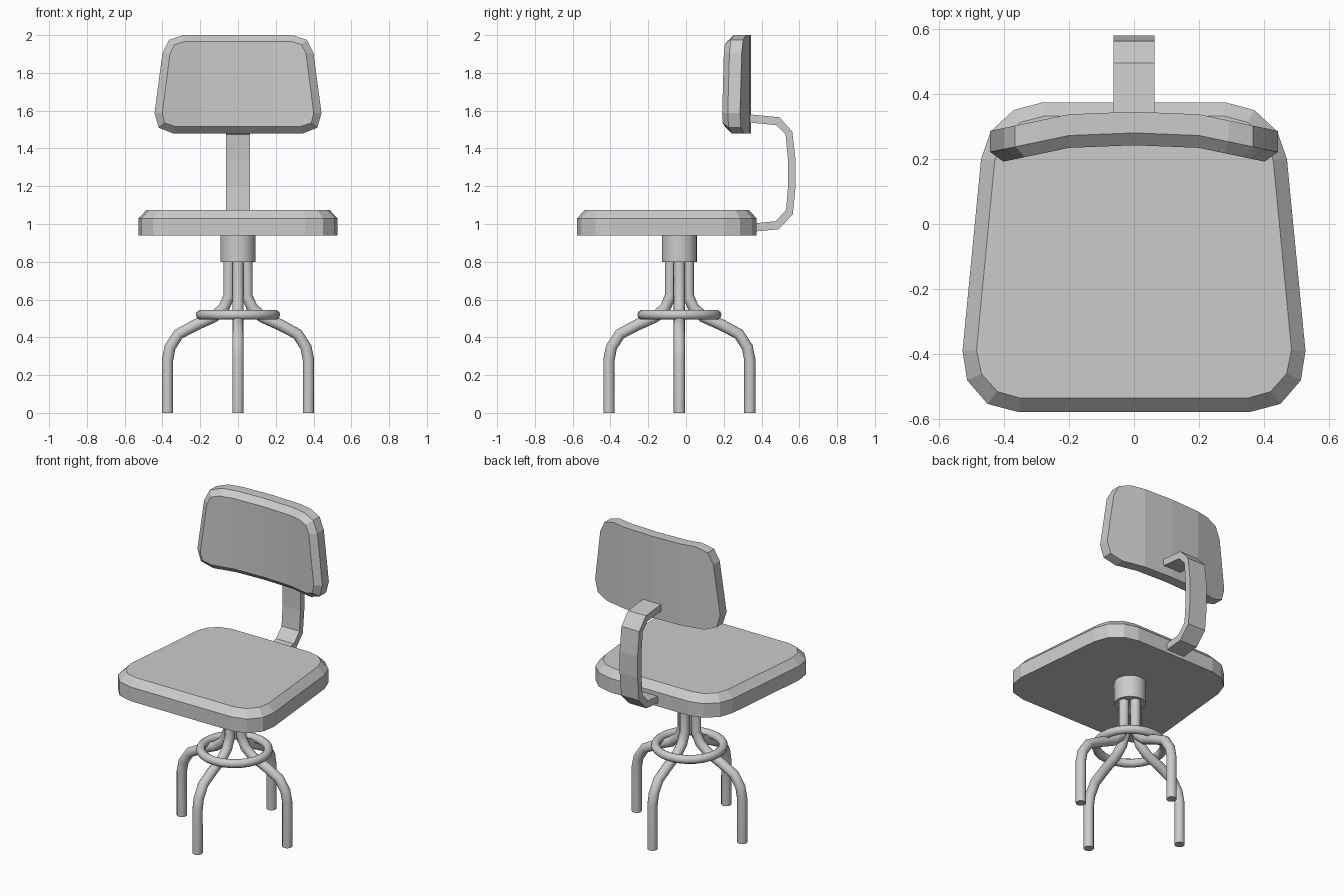
import bpy, bmesh, math
from mathutils import Vector

if "Cube" in bpy.data.objects:
    bpy.data.objects.remove(bpy.data.objects["Cube"])

CY = -0.035  # y of the pedestal axis


def finish(name, bm):
    bmesh.ops.recalc_face_normals(bm, faces=bm.faces)
    me = bpy.data.meshes.new(name)
    bm.to_mesh(me)
    bm.free()
    ob = bpy.data.objects.new(name, me)
    bpy.context.collection.objects.link(ob)
    return ob


def mirrored(half):
    return half + [(-x, v) for x, v in reversed(half)]


def loft(rings):
    """Skin a closed solid through rings of 3D points."""
    bm = bmesh.new()
    loops = [[bm.verts.new(p) for p in r] for r in rings]
    n = len(loops[0])
    for a, b in zip(loops, loops[1:]):
        for i in range(n):
            j = (i + 1) % n
            bm.faces.new((a[i], a[j], b[j], b[i]))
    bm.faces.new(loops[0])
    bm.faces.new(loops[-1])
    return bm


def smooth(ob):
    bpy.ops.object.select_all(action='DESELECT')
    ob.select_set(True)
    bpy.context.view_layer.objects.active = ob
    bpy.ops.object.shade_smooth_by_angle(angle=math.radians(40))


# Seat cushion with chamfered top
outer = mirrored([(0.355, -0.578), (0.45, -0.553), (0.513, -0.48), (0.527, -0.39),
                  (0.47, 0.20), (0.44, 0.285), (0.37, 0.35), (0.28, 0.374)])
inner = mirrored([(0.35, -0.535), (0.42, -0.515), (0.469, -0.46), (0.484, -0.387),
                  (0.428, 0.195), (0.405, 0.26), (0.35, 0.312), (0.275, 0.332)])
finish("seat", loft([[(x, y, 0.94) for x, y in outer],
                     [(x, y, 1.03) for x, y in outer],
                     [(x, y, 1.075) for x, y in inner]]))

# Backrest: chamfered pad, split into columns and bent
outer = mirrored([(0.345, 1.48), (0.42, 1.51), (0.442, 1.587),
                  (0.40, 1.905), (0.365, 1.975), (0.29, 2.0)])
inner = mirrored([(0.335, 1.517), (0.388, 1.535), (0.401, 1.587),
                  (0.36, 1.903), (0.335, 1.95), (0.28, 1.967)])
bm = loft([[(x, 0.345, z) for x, z in outer],
           [(x, 0.28, z) for x, z in outer],
           [(x, 0.242, z) for x, z in inner]])
for cut in (-0.2, 0, 0.2):
    bmesh.ops.bisect_plane(bm, geom=bm.verts[:] + bm.edges[:] + bm.faces[:],
                           plane_co=(cut, 0, 0), plane_no=(1, 0, 0))
for v in bm.verts:
    ax = abs(v.co.x)
    v.co.y -= 0.04 * min(ax, 0.2) + 0.21 * max(ax - 0.2, 0)
finish("backrest", bm)

# Flat bent strap joining seat and backrest
strap = [(0.34, 1.58), (0.495, 1.565), (0.562, 1.49), (0.58, 1.34), (0.58, 1.20),
         (0.565, 1.05), (0.49, 0.972), (0.36, 0.96), (0.36, 1.003), (0.475, 1.015),
         (0.53, 1.075), (0.54, 1.20), (0.54, 1.34), (0.527, 1.475), (0.48, 1.523),
         (0.34, 1.537)]
finish("back_strap", loft([[(x, y, z) for y, z in strap] for x in (-0.063, 0.063)]))

# Hub under the seat
bpy.ops.mesh.primitive_cylinder_add(vertices=24, radius=0.093, depth=0.15,
                                    location=(0, CY, 0.875))
bpy.context.object.name = "hub"
smooth(bpy.context.object)

# Four bent tube legs
path = [(0.047, 0.84), (0.047, 0.62), (0.075, 0.555), (0.13, 0.507), (0.225, 0.465),
        (0.315, 0.417), (0.36, 0.347), (0.373, 0.28), (0.373, 0.0)]
SIDES, RAD = 12, 0.03
for k, label in enumerate(("right", "back", "left", "front")):
    ang = k * math.pi / 2
    out = Vector((math.cos(ang), math.sin(ang), 0))
    side = Vector((-out.y, out.x, 0))
    pts = [out * r + Vector((0, CY, z)) for r, z in path]
    rings = []
    for i, p in enumerate(pts):
        t_in = (p - pts[max(i - 1, 0)]).normalized()
        t_out = (pts[min(i + 1, len(pts) - 1)] - p).normalized()
        n = side.cross((t_in + t_out).normalized())
        rings.append([p + RAD * (side * math.cos(a) + n * math.sin(a))
                      for a in (2 * math.pi * s / SIDES for s in range(SIDES))])
    smooth(finish(label + "_leg", loft(rings)))

# Foot ring
bpy.ops.mesh.primitive_torus_add(major_segments=24, minor_segments=10, major_radius=0.197,
                                 minor_radius=0.026, location=(0, CY, 0.519))
bpy.context.object.name = "foot_ring"
smooth(bpy.context.object)
